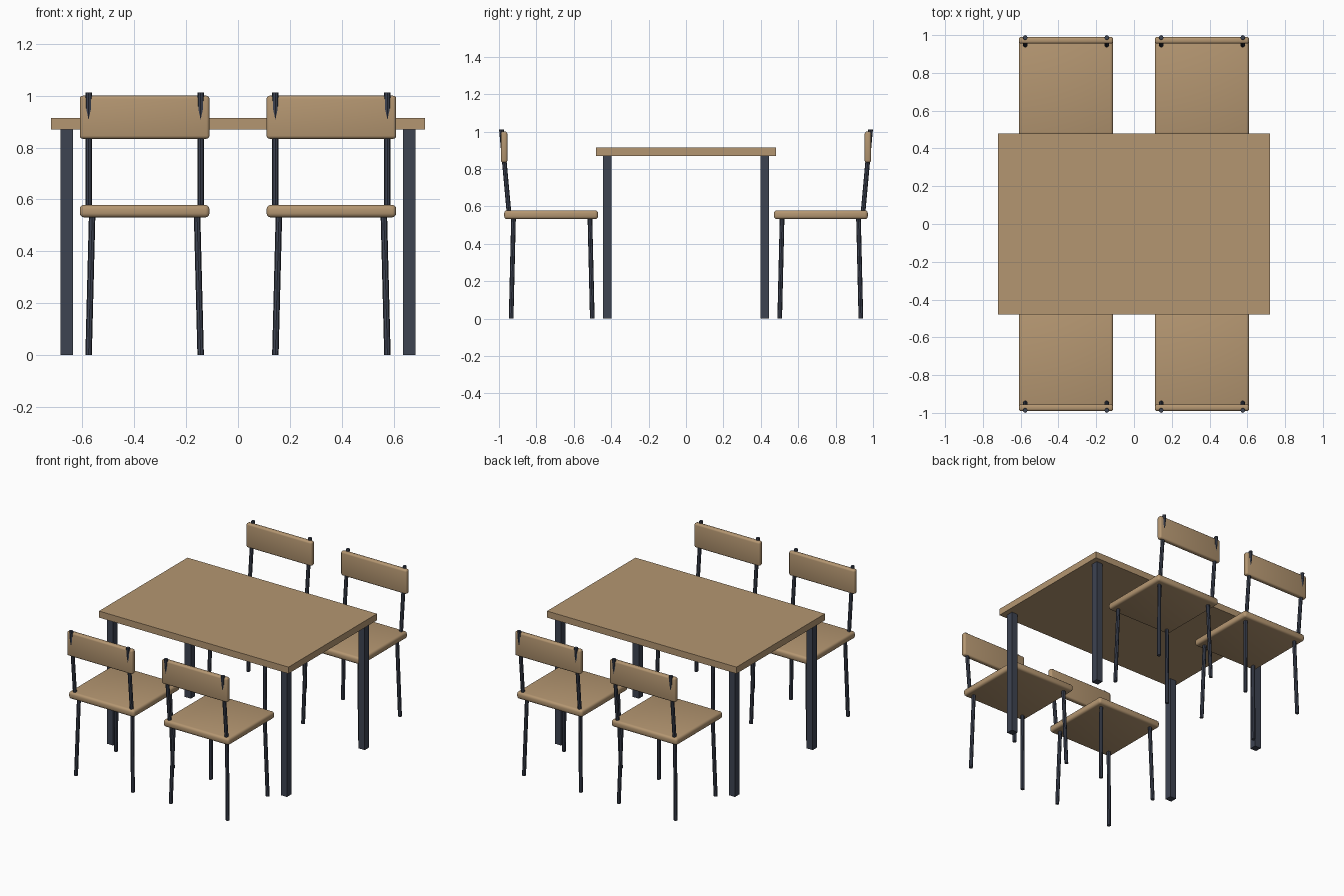
import bpy, bmesh
from mathutils import Vector

if "Cube" in bpy.data.objects:
    bpy.data.objects.remove(bpy.data.objects["Cube"])


def material(name, rgb):
    m = bpy.data.materials.new(name)
    m.diffuse_color = (*rgb, 1)
    m.use_nodes = True
    m.node_tree.nodes["Principled BSDF"].inputs["Base Color"].default_value = m.diffuse_color
    return m


WOOD = material("light_wood", (0.456, 0.305, 0.165))
METAL = material("dark_metal", (0.047, 0.056, 0.083))


def finish(bm, name, mat, smooth=False):
    bmesh.ops.recalc_face_normals(bm, faces=bm.faces)
    me = bpy.data.meshes.new(name)
    bm.to_mesh(me)
    bm.free()
    me.materials.append(mat)
    ob = bpy.data.objects.new(name, me)
    bpy.context.collection.objects.link(ob)
    if smooth:
        bpy.ops.object.select_all(action='DESELECT')
        ob.select_set(True)
        bpy.context.view_layer.objects.active = ob
        bpy.ops.object.shade_smooth_by_angle(angle=0.6)
    return ob


def box(name, lo, hi, mat, bevel=0):
    """Box between two corners, optionally with rounded edges."""
    lo, hi = Vector(lo), Vector(hi)
    bm = bmesh.new()
    bmesh.ops.create_cube(bm, size=1)
    for v in bm.verts:
        v.co = Vector([(lo[i] + hi[i]) / 2 + v.co[i] * abs(hi[i] - lo[i]) for i in range(3)])
    if bevel:
        bmesh.ops.bevel(bm, geom=bm.edges[:], offset=bevel, segments=3,
                        profile=0.5, affect='EDGES')
    return finish(bm, name, mat, bool(bevel))


def rod(name, a, b, radius=0.0125, sides=8):
    """Leaning tube with level ends."""
    a, b = Vector(a), Vector(b)
    bm = bmesh.new()
    bmesh.ops.create_cone(bm, cap_ends=True, segments=sides,
                          radius1=radius, radius2=radius, depth=1)
    for v in bm.verts:
        end = b if v.co.z > 0 else a
        v.co = Vector((v.co.x + end.x, v.co.y + end.y, end.z))
    return finish(bm, name, METAL, True)


# Table
box("table_top", (-0.72, -0.48, 0.87), (0.72, 0.48, 0.915), WOOD)
for sx in (-1, 1):
    for sy in (-1, 1):
        box("table_leg", (sx * 0.637, sy * 0.398, 0), (sx * 0.684, sy * 0.445, 0.87), METAL)


def chair(cx, s):
    """Chair at cx, with its back towards the s side of y."""
    box("chair_seat", (cx - 0.25, s * 0.47, 0.531), (cx + 0.25, s * 0.972, 0.579), WOOD, 0.016)
    box("chair_backrest", (cx - 0.25, s * 0.955, 0.834), (cx + 0.25, s * 0.990, 1.0), WOOD, 0.012)
    for sx in (-1, 1):
        foot, hip = cx + sx * 0.216, cx + sx * 0.202
        rod("chair_back_post", (foot, s * 0.946, 0.56), (foot, s * 0.987, 1.012))
        rod("chair_rear_leg", (foot, s * 0.935, 0), (hip, s * 0.922, 0.55))
        rod("chair_front_leg", (foot, s * 0.501, 0), (hip, s * 0.514, 0.55))


for cx in (-0.36, 0.36):
    for s in (-1, 1):
        chair(cx, s)
